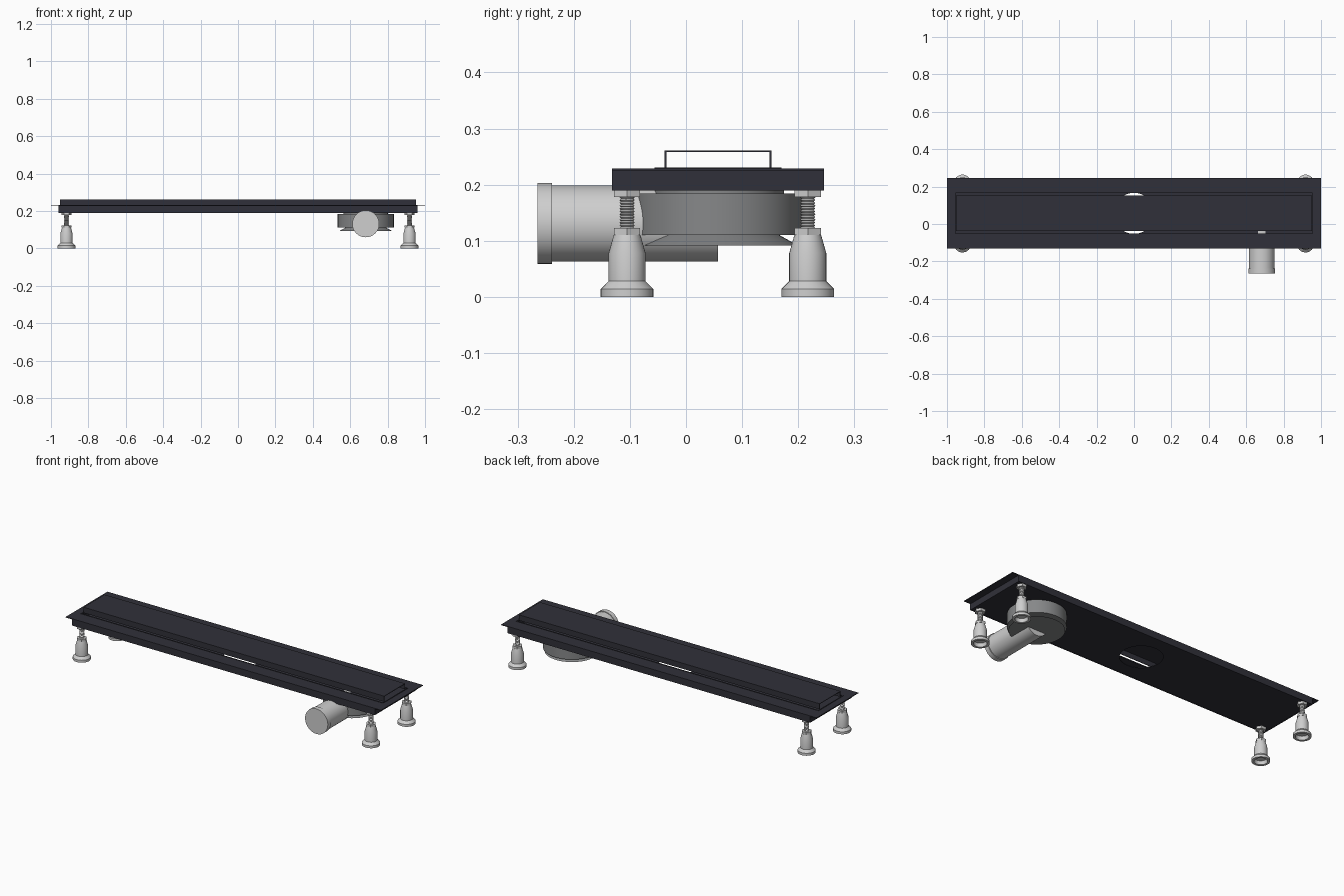
import bpy, bmesh, math
from mathutils import Matrix, Vector

if "Cube" in bpy.data.objects:
    bpy.data.objects.remove(bpy.data.objects["Cube"], do_unlink=True)


def material(name, rgb):
    m = bpy.data.materials.new(name)
    m.use_nodes = True
    m.diffuse_color = (*rgb, 1)
    m.node_tree.nodes["Principled BSDF"].inputs["Base Color"].default_value = (*rgb, 1)
    return m


DARK = material("anthracite steel", (0.03, 0.03, 0.041))
LIGHT = material("light grey plastic", (0.62, 0.62, 0.62))
GREY = material("mid grey plastic", (0.24, 0.245, 0.25))


def finish(name, bm, mat, smooth=False):
    bmesh.ops.recalc_face_normals(bm, faces=bm.faces)
    me = bpy.data.meshes.new(name)
    bm.to_mesh(me)
    bm.free()
    me.materials.append(mat)
    ob = bpy.data.objects.new(name, me)
    bpy.context.collection.objects.link(ob)
    if smooth:
        bpy.ops.object.select_all(action="DESELECT")
        ob.select_set(True)
        bpy.context.view_layer.objects.active = ob
        bpy.ops.object.shade_smooth_by_angle(angle=math.radians(35))
    return ob


def lathe(name, profile, mat, loc, axis="z", sides=32):
    """Revolve (radius, height) points; both ends lie on the axis."""
    bm = bmesh.new()
    vs = [bm.verts.new((r, 0, z)) for r, z in profile]
    es = [bm.edges.new(pair) for pair in zip(vs, vs[1:])]
    bmesh.ops.spin(bm, geom=vs + es, cent=(0, 0, 0), axis=(0, 0, 1),
                   angle=math.tau, steps=sides, use_merge=False)
    bmesh.ops.remove_doubles(bm, verts=bm.verts, dist=1e-5)
    if axis == "y":
        bm.transform(Matrix.Rotation(math.radians(-90), 4, "X"))
    bm.transform(Matrix.Translation(loc))
    return finish(name, bm, mat, sides > 6)


def rect(x, y0, y1):
    return [(-x, y0), (x, y0), (x, y1), (-x, y1)]


def plate(name, outer, inner, z0, z1, mat):
    """Flat sheet with one opening, extruded from z0 to z1."""
    bm = bmesh.new()
    for loop in (outer, inner):
        vs = [bm.verts.new((x, y, z0)) for x, y in loop]
        for a, b in zip(vs, vs[1:] + vs[:1]):
            bm.edges.new((a, b))
    bmesh.ops.triangle_fill(bm, edges=bm.edges[:], use_beauty=True, normal=(0, 0, 1))
    top = bmesh.ops.extrude_face_region(bm, geom=bm.faces[:])["geom"]
    bmesh.ops.translate(bm, vec=Vector((0, 0, z1 - z0)),
                        verts=[v for v in top if isinstance(v, bmesh.types.BMVert)])
    return finish(name, bm, mat)


MID = 0.057            # centre line of the channel
FRONT, BACK = -0.132, 0.246

# Tray: rim with long opening, side walls, floor with round hole
plate("tray_rim", rect(1, FRONT, BACK), rect(0.955, -0.052, 0.166), 0.225, 0.229, DARK)
plate("opening_lip", rect(0.96, -0.056, 0.170), rect(0.955, -0.052, 0.166), 0.229, 0.231, DARK)
plate("tray_walls", rect(0.96, FRONT, BACK),
      rect(0.957, FRONT + 0.003, BACK - 0.003), 0.19, 0.225, DARK)
hole = [(0.11 * math.cos(i * math.tau / 48), MID + 0.11 * math.sin(i * math.tau / 48))
        for i in range(48)]
plate("tray_floor", rect(0.957, FRONT + 0.003, BACK - 0.003), hole, 0.192, 0.196, DARK)

# Cover: folded sheet with open ends
t = 0.003
y0, y1, low, high = -0.038, 0.152, 0.229, 0.261
section = [(y0, low), (y0, high), (y1, high), (y1, low),
           (y1 - t, low), (y1 - t, high - t), (y0 + t, high - t), (y0 + t, low)]
bm = bmesh.new()
face = bm.faces.new([bm.verts.new((-0.953, y, z)) for y, z in section])
end = bmesh.ops.extrude_face_region(bm, geom=[face])["geom"]
bmesh.ops.translate(bm, vec=(1.906, 0, 0),
                    verts=[v for v in end if isinstance(v, bmesh.types.BMVert)])
finish("channel_cover", bm, DARK)

# Siphon: round body with neck and flared base
PX = 0.683
lathe("siphon_body", [(0, 0.192), (0.118, 0.192), (0.118, 0.184), (0.15, 0.184),
                      (0.15, 0.11), (0.11, 0.11), (0.142, 0.092), (0, 0.092)],
      GREY, (PX, MID, 0), sides=64)

# Outlet pipe with end collar
lathe("outlet_pipe", [(0, 0), (0.072, 0), (0.072, 0.026), (0.068, 0.026),
                      (0.068, 0.322), (0, 0.322)],
      LIGHT, (PX, -0.265, 0.131), axis="y", sides=48)

# Adjustable feet: hollow base, threaded rod and two hexagonal nuts
foot = [(0, 0.02), (0.03, 0.02), (0.034, 0), (0.047, 0), (0.047, 0.014),
        (0.033, 0.028), (0.033, 0.078), (0.024, 0.11), (0, 0.11)]
rod = [(0, 0.105)]
for i in range(12):
    z = 0.12 + i * 0.005
    rod += [(0.011, z), (0.0135, z + 0.0025)]
rod += [(0.011, 0.192), (0, 0.192)]
for sx, side in ((-1, "right"), (1, "left")):
    for y, end in ((-0.105, "front"), (0.217, "back")):
        tag = f"{end}_{side}"
        loc = (sx * 0.917, y, 0)
        lathe(f"foot_{tag}", foot, LIGHT, loc)
        lathe(f"threaded_rod_{tag}", rod, LIGHT, loc, sides=20)
        for label, a, b in (("lock_nut", 0.11, 0.123), ("top_nut", 0.178, 0.192)):
            bm_nut = [(0, a), (0.027, a), (0.027, b), (0, b)]
            lathe(f"{label}_{tag}", bm_nut, LIGHT, loc, sides=6)
